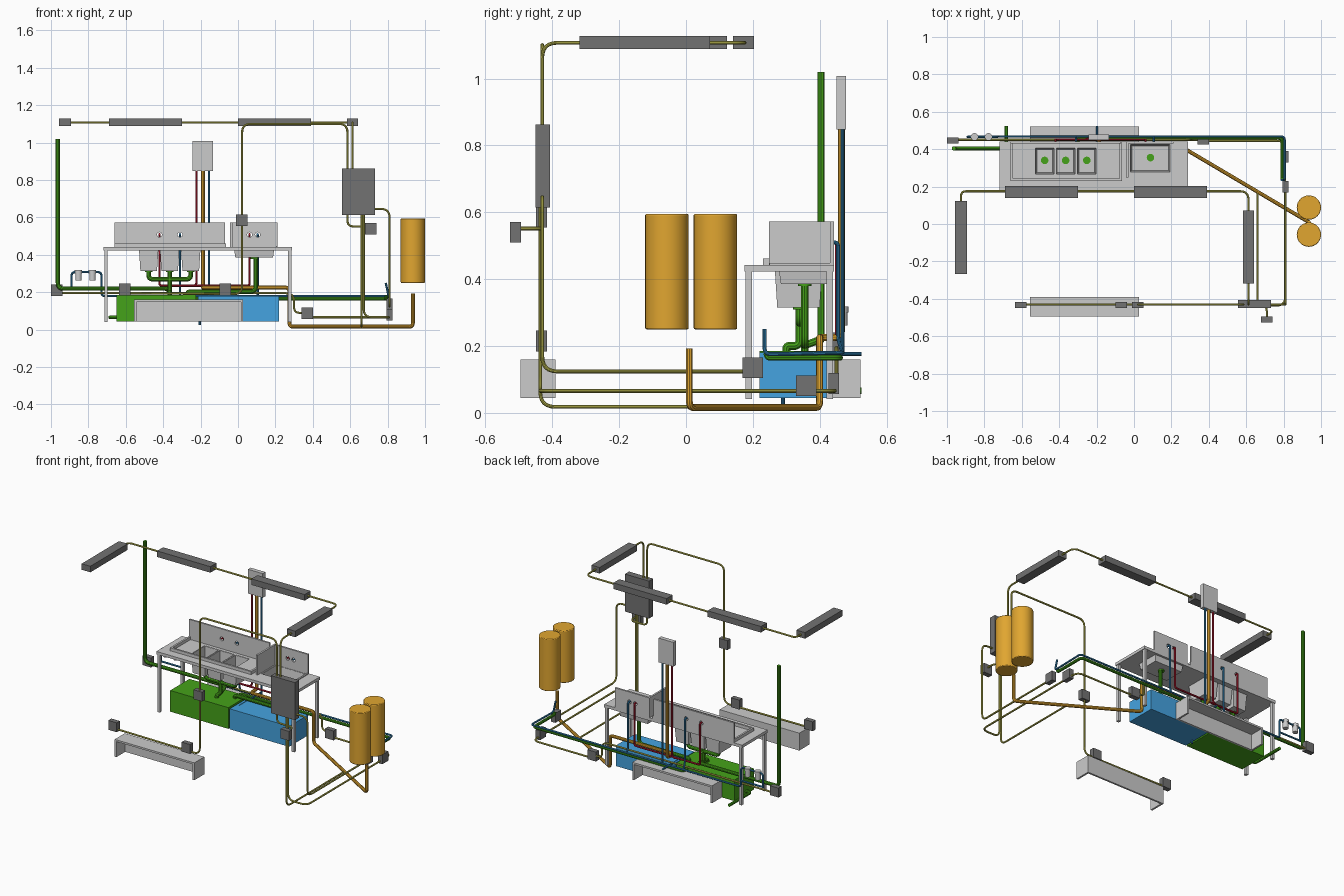
import bpy, bmesh
from mathutils import Vector


def material(name, col):
    m = bpy.data.materials.new(name)
    m.diffuse_color = (*col, 1)
    return m


GREEN = material("waste_green", (0.06, 0.36, 0.01))
BLUE = material("water_blue", (0.06, 0.37, 0.75))
COLD = material("cold_blue", (0.03, 0.22, 0.45))
RED = material("hot_red", (0.5, 0.01, 0.03))
ORANGE = material("gas_orange", (0.75, 0.38, 0.03))
YELLOW = material("wire_yellow", (0.5, 0.48, 0.08))
DARK = material("dark_grey", (0.17, 0.17, 0.17))


def add_mesh(name, bm, mat=None):
    bmesh.ops.recalc_face_normals(bm, faces=bm.faces)
    me = bpy.data.meshes.new(name)
    bm.to_mesh(me)
    bm.free()
    ob = bpy.data.objects.new(name, me)
    bpy.context.collection.objects.link(ob)
    if mat:
        me.materials.append(mat)
    return ob


def box(name, x, y, z, mat=None):
    """Box given as (min, max) ranges."""
    bm = bmesh.new()
    bmesh.ops.create_cube(bm, size=1)
    for v in bm.verts:
        for i, r in enumerate((x, y, z)):
            v.co[i] = r[0] if v.co[i] < 0 else r[1]
    return add_mesh(name, bm, mat)


def cylinder(name, c, r, z0, z1, mat=None, bevel=0.0):
    bpy.ops.mesh.primitive_cylinder_add(vertices=32, radius=r, depth=z1 - z0,
                                        location=(c[0], c[1], (z0 + z1) / 2))
    ob = bpy.context.object
    ob.name = name
    if mat:
        ob.data.materials.append(mat)
    if bevel:
        b = ob.modifiers.new("bevel", 'BEVEL')
        b.width, b.segments = bevel, 2
    bpy.ops.object.shade_smooth_by_angle()
    return ob


def cut(ob, cutter):
    mod = ob.modifiers.new("cut", 'BOOLEAN')
    mod.operation, mod.object, mod.solver = 'DIFFERENCE', cutter, 'EXACT'
    bpy.context.view_layer.objects.active = ob
    bpy.ops.object.modifier_apply(modifier=mod.name)
    bpy.data.objects.remove(cutter)


def pipe(name, pts, r, mat, bend=0.03):
    """Round tube along a path with rounded corners."""
    p = [Vector(q) for q in pts]
    path = [p[0]]
    for a, b, c in zip(p, p[1:], p[2:]):
        d = min(bend, (a - b).length * 0.49, (c - b).length * 0.49)
        s, e = b + (a - b).normalized() * d, b + (c - b).normalized() * d
        for k in range(7):
            t = k / 6
            path.append(s * (1 - t) ** 2 + b * 2 * t * (1 - t) + e * t * t)
    path.append(p[-1])
    cu = bpy.data.curves.new(name, 'CURVE')
    cu.dimensions = '3D'
    cu.bevel_depth, cu.bevel_resolution, cu.use_fill_caps = r, 3, True
    sp = cu.splines.new('POLY')
    sp.points.add(len(path) - 1)
    for q, v in zip(sp.points, path):
        q.co = (*v, 1)
    cu.materials.append(mat)
    ob = bpy.data.objects.new(name, cu)
    bpy.context.collection.objects.link(ob)
    bpy.ops.object.select_all(action='DESELECT')
    ob.select_set(True)
    bpy.context.view_layer.objects.active = ob
    bpy.ops.object.convert(target='MESH')
    bpy.ops.object.shade_smooth_by_angle()


def basin(name, x, y, z0, z1, taper):
    """Open tapered sink bowl."""
    bm = bmesh.new()
    rings = []
    for z, t in ((z1, 0), (z0, taper)):
        rings.append([bm.verts.new((px, py, z)) for px, py in (
            (x[0] + t, y[0] + t), (x[1] - t, y[0] + t), (x[1] - t, y[1] - t), (x[0] + t, y[1] - t))])
    for i in range(4):
        j = (i + 1) % 4
        bm.faces.new((rings[0][i], rings[0][j], rings[1][j], rings[1][i]))
    bm.faces.new(rings[1])
    s = add_mesh(name, bm).modifiers.new("wall", 'SOLIDIFY')
    s.thickness = 0.004


# counter with sink openings
counter = box("counter_top", (-0.72, 0.29), (0.175, 0.442), (0.423, 0.442))
main_rim = box("main_sink_rim", (-0.66, -0.065), (0.23, 0.442), (0.442, 0.462))
cut(main_rim, box("cutter", (-0.648, -0.078), (0.242, 0.43), (0.4, 0.5)))
basins = [(-0.53, -0.425), (-0.418, -0.313), (-0.305, -0.2)]
for i, bx in enumerate(basins):
    cut(counter, box("cutter", bx, (0.265, 0.408), (0.4, 0.5)))
    basin(f"main_basin_{i + 1}", bx, (0.265, 0.408), 0.315, 0.44, 0.008)
hx, hy = (-0.022, 0.195), (0.276, 0.428)
cut(counter, box("cutter", hx, hy, (0.4, 0.5)))
basin("hand_basin", hx, hy, 0.385, 0.44, 0.008)
for n, x in (("left", -0.715), ("right", 0.268)):
    for m, y in (("front", 0.178), ("back", 0.42)):
        box(f"{m}_{n}_leg", (x, x + 0.018), (y, y + 0.02), (0.042, 0.424))

# splash panels with tap holes
for n, xr, holes in (("main", (-0.66, -0.07), (-0.42, -0.31)), ("hand", (-0.042, 0.212), (0.062, 0.105))):
    splash = box(f"{n}_splash", xr, (0.43, 0.442), (0.442, 0.573))
    for h in holes:
        c = cylinder("cutter", (h, 0.436), 0.013, 0.4, 0.5)
        c.rotation_euler.x = 1.5708
        c.location.z = 0.508
        bpy.context.view_layer.update()
        cut(splash, c)
box("hand_side_splash", (-0.042, -0.03), (0.248, 0.43), (0.442, 0.573))
box("hand_rim_right", (0.202, 0.212), (0.25, 0.43), (0.442, 0.448))

# tanks
box("waste_tank", (-0.65, -0.225), (0.22, 0.42), (0.045, 0.185), GREEN)
box("fresh_tank", (-0.215, 0.22), (0.22, 0.42), (0.045, 0.18), BLUE)

# wheel wells, open outward and below
for n, s, y0, y1 in (("front", -1, -0.495, -0.39), ("back", 1, 0.42, 0.522)):
    well = box(f"{n}_wheel_well", (-0.556, 0.027), (y0, y1), (0.045, 0.16))
    cy = (y0 - 0.1, y1 - 0.012) if s < 0 else (y0 + 0.012, y1 + 0.1)
    cut(well, box("cutter", (-0.544, 0.015), cy, (0, 0.148)))

# gas bottles and line
for n, y in (("front", -0.057), ("back", 0.088)):
    cylinder(f"{n}_gas_bottle", (0.935, y), 0.065, 0.25, 0.595, ORANGE, 0.004)
pipe("gas_line", [(0.935, 0.01, 0.193), (0.935, 0.01, 0.016), (0.275, 0.4, 0.016), (0.275, 0.4, 0.225),
                  (-0.187, 0.4, 0.225), (-0.187, 0.465, 0.225), (-0.187, 0.465, 0.86)], 0.0105, ORANGE, 0.022)

# water heater with hot and cold lines
box("water_heater", (-0.242, -0.134), (0.45, 0.478), (0.848, 1.008))
pipe("hot_riser", [(-0.222, 0.462, 0.86), (-0.222, 0.462, 0.235), (-0.26, 0.452, 0.235)], 0.006, RED)
pipe("hot_main", [(-0.42, 0.43, 0.51), (-0.42, 0.452, 0.51), (-0.42, 0.452, 0.235), (0.062, 0.452, 0.235),
                  (0.062, 0.452, 0.51), (0.062, 0.43, 0.51)], 0.006, RED, 0.015)
pipe("cold_riser", [(-0.155, 0.468, 0.86), (-0.155, 0.468, 0.182)], 0.006, COLD)
for n, x in (("main", -0.31), ("hand", 0.105)):
    pipe(f"{n}_cold_tap_line", [(x, 0.468, 0.18), (x, 0.455, 0.22), (x, 0.455, 0.51), (x, 0.43, 0.51)],
         0.006, COLD, 0.015)
pipe("cold_main", [(-0.89, 0.466, 0.215), (-0.89, 0.466, 0.308), (-0.73, 0.466, 0.308), (-0.73, 0.468, 0.18),
                   (0.806, 0.468, 0.18), (0.806, 0.235, 0.175), (0.79, 0.235, 0.25)], 0.006, COLD, 0.02)
pipe("filter_return", [(-0.89, 0.466, 0.22), (-0.73, 0.466, 0.22)], 0.006, COLD)
pipe("fresh_fill", [(-0.198, 0.525, 0.176), (-0.198, 0.27, 0.176), (-0.198, 0.27, 0.12)], 0.006, COLD)
pipe("fresh_drain", [(-0.205, 0.29, 0.06), (-0.205, 0.29, 0.025)], 0.006, COLD)
for i, x in enumerate((-0.853, -0.778)):
    cylinder(f"water_filter_{i + 1}", (x, 0.466), 0.017, 0.262, 0.3)
    cylinder(f"filter_head_{i + 1}", (x, 0.466), 0.02, 0.3, 0.318)

# waste plumbing
pipe("vent_stack", [(-0.963, 0.404, 1.02), (-0.963, 0.404, 0.22), (-0.37, 0.404, 0.22), (-0.37, 0.35, 0.2)],
     0.0115, GREEN)
pipe("basin_trap", [(-0.478, 0.34, 0.318), (-0.478, 0.34, 0.27), (-0.253, 0.34, 0.27), (-0.253, 0.34, 0.318)],
     0.0125, GREEN, 0.025)
pipe("basin_drain", [(-0.365, 0.34, 0.318), (-0.365, 0.34, 0.2), (-0.365, 0.3, 0.2), (-0.365, 0.3, 0.18)],
     0.0125, GREEN, 0.025)
pipe("hand_drain", [(0.095, 0.355, 0.388), (0.095, 0.355, 0.203), (-0.27, 0.355, 0.203), (-0.27, 0.355, 0.18)],
     0.0115, GREEN)
for i, (x, y, z) in enumerate([((a + b) / 2, 0.34, 0.315) for a, b in basins] + [(0.088, 0.355, 0.385)]):
    cylinder(f"drain_plug_{i + 1}", (x, y), 0.02, z - 0.006, z + 0.007, GREEN)
pipe("side_waste_line", [(0.792, 0.24, 0.18), (0.792, 0.245, 0.165), (0.792, 0.46, 0.165), (-0.3, 0.46, 0.165),
                         (-0.3, 0.41, 0.165)], 0.0095, GREEN, 0.02)
pipe("waste_outlet", [(-0.64, 0.3, 0.066), (-0.683, 0.3, 0.066), (-0.683, 0.525, 0.066)], 0.01, GREEN, 0.02)

# electrical panel, ceiling lights, outlet boxes
box("electrical_panel", (0.556, 0.732), (-0.45, -0.407), (0.614, 0.862), DARK)
LZ = (1.088, 1.128)
box("left_light", (-0.957, -0.893), (-0.268, 0.122), LZ, DARK)
box("right_light", (0.582, 0.642), (-0.318, 0.072), LZ, DARK)
box("back_left_light", (-0.69, -0.3), (0.14, 0.203), LZ, DARK)
box("back_right_light", (0.0, 0.39), (0.14, 0.203), LZ, DARK)
outlets = [(0.02, -0.432, 0.585), (-0.605, -0.432, 0.215), (-0.068, -0.432, 0.215), (0.71, -0.51, 0.54),
           (-0.97, 0.447, 0.21), (0.37, 0.442, 0.088)]
for i, (x, y, z) in enumerate(outlets):
    box(f"outlet_box_{i + 1}", (x - 0.031, x + 0.031), (y - 0.016, y + 0.016), (z - 0.031, z + 0.031), DARK)
for i, (y, z) in enumerate(((0.36, 0.081), (0.2, 0.135))):
    box(f"side_outlet_{i + 1}", (0.795, 0.826), (y - 0.031, y + 0.031), (z - 0.031, z + 0.031), DARK)

# wiring
wires = {
    "left_light_wire": [(-0.925, 0.12, 1.107), (-0.925, 0.175, 1.107), (-0.68, 0.175, 1.107)],
    "middle_light_wire": [(-0.31, 0.175, 1.107), (0.01, 0.175, 1.107)],
    "right_light_wire": [(0.38, 0.175, 1.107), (0.612, 0.175, 1.107), (0.612, 0.07, 1.107)],
    "light_feed_wire": [(0.612, -0.31, 1.107), (0.612, -0.43, 1.107), (0.612, -0.43, 0.86)],
    "switch_wire": [(0.585, -0.43, 0.86), (0.585, -0.43, 1.1), (0.022, -0.43, 1.1), (0.022, -0.43, 0.19),
                    (-0.605, -0.43, 0.195)],
    "outside_outlet_wire": [(0.585, -0.43, 0.62), (0.585, -0.43, 0.552), (0.71, -0.43, 0.552), (0.71, -0.505, 0.552)],
    "floor_wire": [(0.66, -0.436, 0.62), (0.66, -0.436, 0.018), (0.66, 0.17, 0.018)],
    "low_wire": [(0.672, -0.436, 0.62), (0.672, -0.436, 0.066), (0.808, -0.436, 0.066), (0.808, 0.445, 0.066),
                 (0.39, 0.445, 0.066)],
    "side_wire": [(0.72, -0.43, 0.645), (0.81, -0.43, 0.645), (0.81, -0.43, 0.124), (0.81, 0.19, 0.124)],
    "back_wire": [(-0.95, 0.45, 0.195), (0.3, 0.45, 0.195), (0.3, 0.45, 0.09), (0.36, 0.45, 0.09)],
}
for name, pts in wires.items():
    pipe(name, pts, 0.0058, YELLOW, 0.045)
